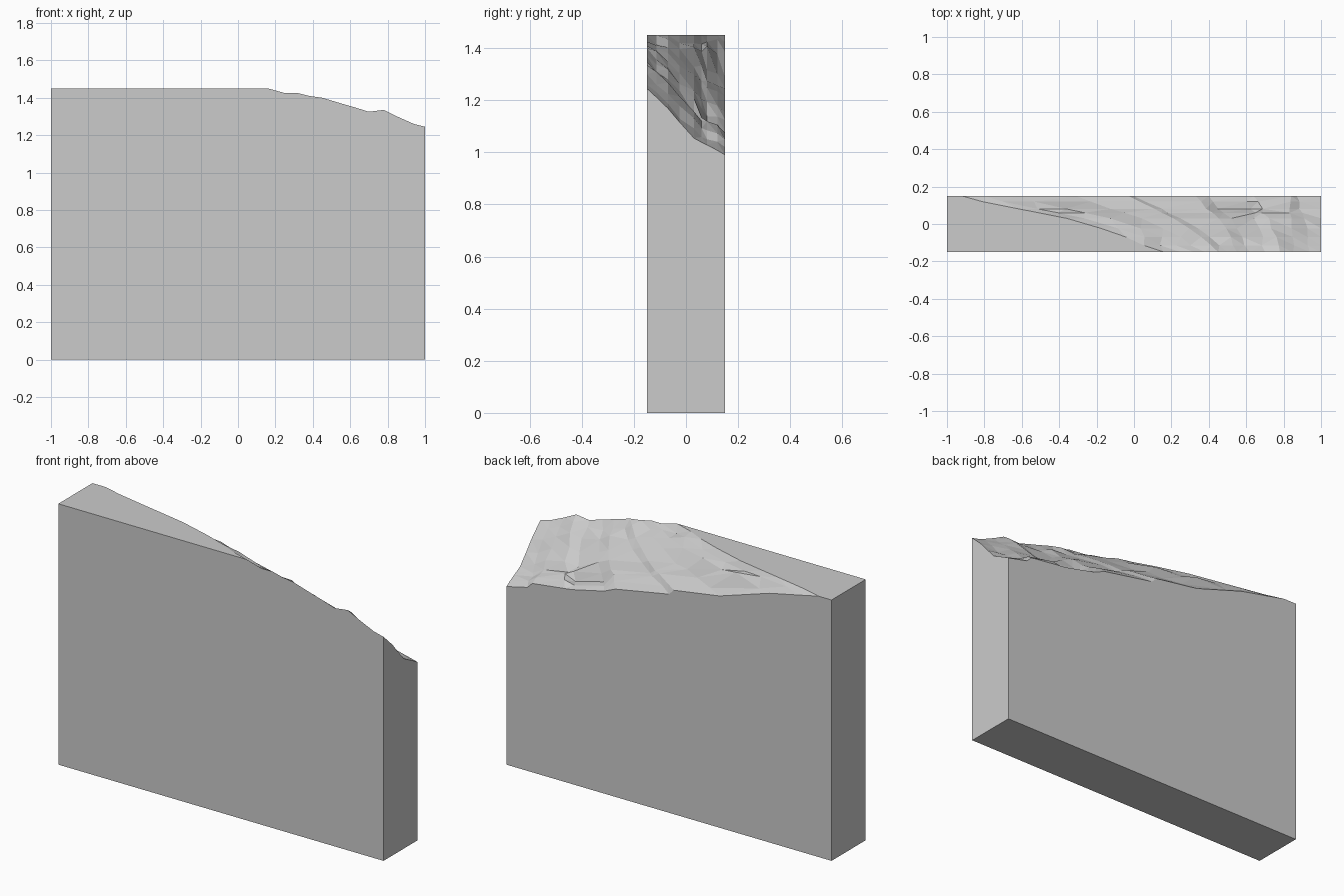
import bpy, bmesh, random

if "Cube" in bpy.data.objects:
    bpy.data.objects.remove(bpy.data.objects["Cube"])

random.seed(4)
D = 0.15   # half thickness
H = 1.45   # unbroken height

# Broken edge along the front and back faces, as matching (x, z) stations
front = [(.16, 1.45), (.25, 1.425), (.32, 1.425), (.38, 1.41), (.45, 1.40), (.50, 1.385), (.55, 1.37),
         (.62, 1.35), (.70, 1.325), (.78, 1.335), (.85, 1.30), (.94, 1.26), (1, 1.245)]
back = [(-.92, 1.45), (-.80, 1.424), (-.62, 1.386), (-.31, 1.288), (-.03, 1.245), (0, 1.215), (.33, 1.155),
        (.40, 1.125), (.60, 1.08), (.64, 1.075), (.84, 1.05), (.87, 1.02), (1, .99)]
# Rows through the thickness: depth t, sideways shift, drop at the right end
rows = [(0, 0, 0), (.12, .10, .13), (.27, .19, .30), (.42, .31, .51), (.60, .48, .745),
        (.70, .62, .81), (.77, .72, .85), (.90, .90, .93), (1, 1, 1)]
last = len(front) - 1

bm = bmesh.new()

# Rough surface: rows of points between the two broken edges
grid = []
for j, (t, shift, drop) in enumerate(rows):
    line = []
    for i, ((xf, zf), (xb, zb)) in enumerate(zip(front, back)):
        k = i / last
        x = xf + (xb - xf) * shift
        z = zf + (zb - zf) * (t + (drop - t) * k)
        if 0 < i < last and 0 < j < len(rows) - 1:
            x += random.uniform(-.012, .012)
            z = min(z + random.uniform(-.013, .013), H - .004)
            if i in (7, 8) and j >= 6:      # chipped ledge at the back
                z = zb + .012
        line.append(bm.verts.new((x, -D + 2 * D * t, z)))
    grid.append(line)

rough = []
for j in range(len(rows) - 1):
    for i in range(last):
        rough.append(bm.faces.new((grid[j][i], grid[j][i + 1], grid[j + 1][i + 1], grid[j + 1][i])))

# Slab corners: bottom four and the two surviving top corners
bfl, bfr, bbr, bbl = [bm.verts.new((x, y, 0)) for x, y in ((-1, -D), (1, -D), (1, D), (-1, D))]
tfl, tbl = [bm.verts.new((-1, y, H)) for y in (-D, D)]

# Flat faces of the slab
bm.faces.new((bfl, bbl, bbr, bfr))
bm.faces.new((bfl, tfl, tbl, bbl))
bm.faces.new([bfl, bfr] + grid[0][::-1] + [tfl])
bm.faces.new([bbr, bbl, tbl] + grid[-1])
bm.faces.new([bfr, bbr] + [r[-1] for r in reversed(grid)])
bm.faces.new([tfl] + [r[0] for r in grid] + [tbl])

bmesh.ops.triangulate(bm, faces=rough, quad_method='SHORT_EDGE')
bmesh.ops.recalc_face_normals(bm, faces=bm.faces[:])

mesh = bpy.data.meshes.new("broken_wall")
bm.to_mesh(mesh)
bm.free()
wall = bpy.data.objects.new("broken_wall", mesh)
bpy.context.collection.objects.link(wall)
